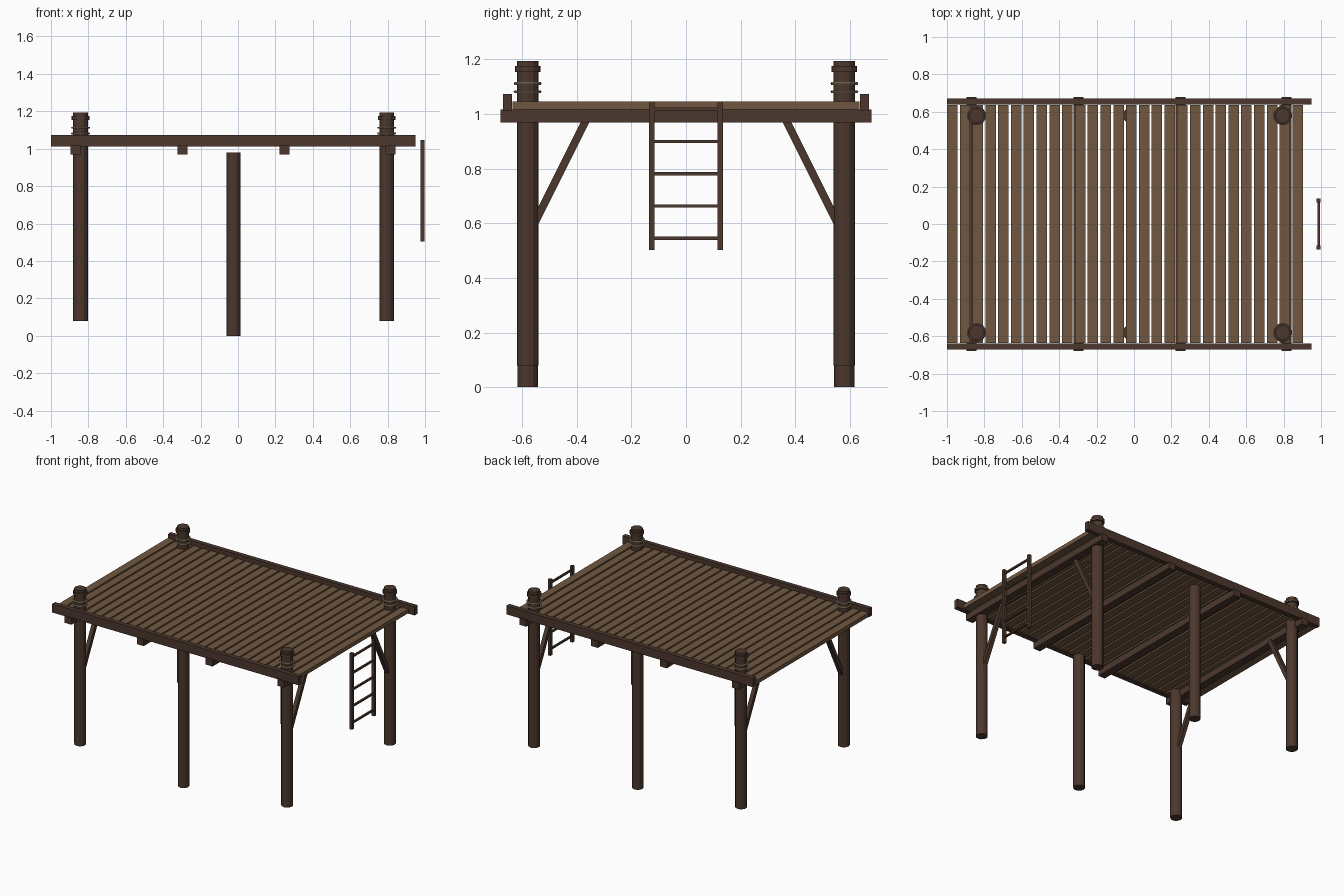
import bpy
from math import pi
from mathutils import Vector

default = bpy.data.objects.get("Cube")
if default:
    bpy.data.objects.remove(default, do_unlink=True)


def material(name, rgb):
    mat = bpy.data.materials.new(name)
    mat.use_nodes = True
    colour = (*rgb, 1.0)
    mat.diffuse_color = colour
    mat.node_tree.nodes["Principled BSDF"].inputs["Base Color"].default_value = colour
    return mat


plank_wood = material("plank brown", (0.165, 0.096, 0.051))
dark_wood = material("dark timber brown", (0.072, 0.039, 0.026))
rope_tan = material("rope tan", (0.36, 0.29, 0.17))


def finish(name, mat):
    obj = bpy.context.object
    obj.name = name
    obj.data.materials.append(mat)
    return obj


def box(name, low, high, mat):
    low, high = Vector(low), Vector(high)
    bpy.ops.mesh.primitive_cube_add(size=1, location=(low + high) / 2)
    obj = finish(name, mat)
    obj.scale = high - low
    return obj


def log(name, x, y, z0, z1, radius):
    bpy.ops.mesh.primitive_cylinder_add(
        vertices=12, radius=radius, depth=z1 - z0, location=(x, y, (z0 + z1) / 2))
    return finish(name, dark_wood)


def strut(name, start, end, width):
    start, end = Vector(start), Vector(end)
    bpy.ops.mesh.primitive_cube_add(size=1, location=(start + end) / 2)
    obj = finish(name, dark_wood)
    obj.scale = (width, width, (end - start).length)
    obj.rotation_euler = (end - start).to_track_quat("Z", "Y").to_euler()
    return obj


# Deck planks
PLANKS, PITCH, PLANK_WIDTH = 28, 0.0684, 0.056
for i in range(PLANKS):
    x = -1.0 + i * PITCH
    box("deck_plank", (x, -0.635, 1.017), (x + PLANK_WIDTH, 0.635, 1.046), plank_wood)

# Cross beams under the deck
for x in (-0.868, -0.297, 0.248, 0.815):
    box("cross_beam", (x - 0.027, -0.68, 0.97), (x + 0.027, 0.68, 1.017), dark_wood)

for side in (-1, 1):
    # Side rails
    ys = sorted((side * 0.638, side * 0.671))
    box("side_rail", (-1.0, ys[0], 1.012), (0.95, ys[1], 1.074), dark_wood)

    # Middle support post
    y = side * 0.58
    log("middle_post", -0.024, y, 0.0, 0.98, 0.038)

    # Corner posts with collar, rope rings and brace
    for x in (-0.842, 0.795):
        log("corner_post", x, y, 0.08, 1.194, 0.039)
        log("post_collar", x, y, 1.154, 1.176, 0.047)
        for z in (1.082, 1.112):
            bpy.ops.mesh.primitive_torus_add(
                major_radius=0.045, minor_radius=0.006, major_segments=16,
                minor_segments=6, location=(x, y, z))
            finish("rope_ring", rope_tan)
        strut("corner_brace", (x, side * 0.56, 0.59), (x, side * 0.365, 0.98), 0.028)

    # Ladder uprights
    ys = sorted((side * 0.115, side * 0.136))
    box("ladder_upright", (0.977, ys[0], 0.503), (0.998, ys[1], 1.046), dark_wood)

# Ladder rungs
for i in range(5):
    z = 0.545 + i * 0.1183
    box("ladder_rung", (0.981, -0.12, z - 0.006), (0.994, 0.12, z + 0.006), dark_wood)
